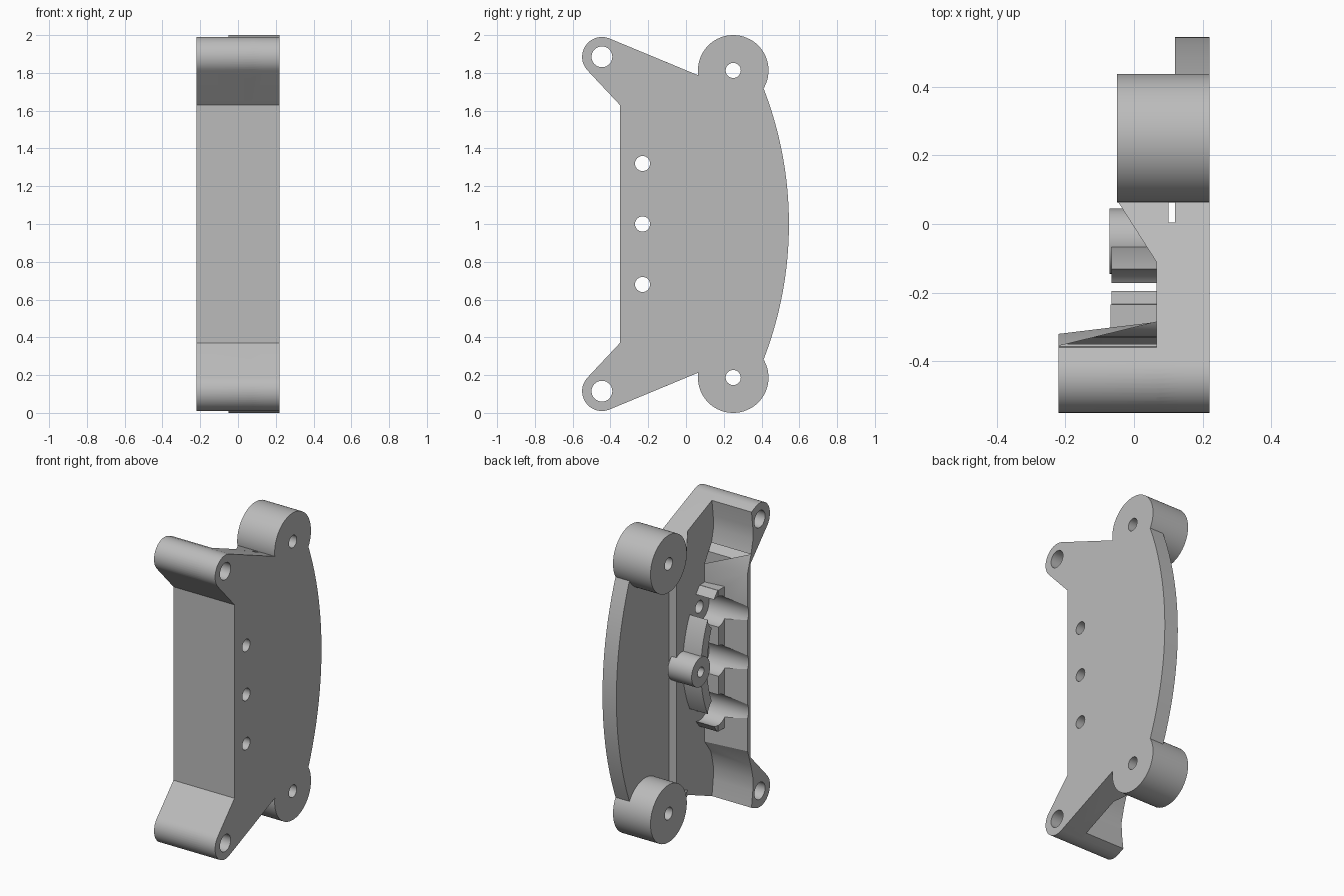
import bpy, bmesh, math

cube = bpy.data.objects.get("Cube")
if cube:
    bpy.data.objects.remove(cube, do_unlink=True)

grey = bpy.data.materials.new("plain grey")
grey.use_nodes = True
grey.diffuse_color = (0.5, 0.5, 0.5, 1)
grey.node_tree.nodes["Principled BSDF"].inputs["Base Color"].default_value = (0.5, 0.5, 0.5, 1)


def prism(name, x0, x1, prof, prof2=None):
    """Solid between two (y, z) profiles at x0 and x1."""
    bm = bmesh.new()
    a = [bm.verts.new((x0, y, z)) for y, z in prof]
    b = [bm.verts.new((x1, y, z)) for y, z in (prof2 or prof)]
    n = len(a)
    bm.faces.new(a)
    bm.faces.new(b[::-1])
    for i in range(n):
        j = (i + 1) % n
        bm.faces.new((a[i], b[i], b[j], a[j]))
    bmesh.ops.recalc_face_normals(bm, faces=bm.faces[:])
    mesh = bpy.data.meshes.new(name)
    bm.to_mesh(mesh)
    bm.free()
    mesh.materials.append(grey)
    ob = bpy.data.objects.new(name, mesh)
    bpy.context.collection.objects.link(ob)
    return ob


def arc(y, z, r, a0, a1, n):
    angles = [math.radians(a0 + (a1 - a0) * i / n) for i in range(n + 1)]
    return [(y + r * math.cos(a), z + r * math.sin(a)) for a in angles]


def cyl(name, y, z, r, x0, x1, n=48):
    return prism(name, x0, x1, arc(y, z, r, 0, 360, n)[:-1])


def box(name, x0, x1, y0, y1, z0, z1):
    return prism(name, x0, x1, [(y0, z0), (y1, z0), (y1, z1), (y0, z1)])


def flip(pts):
    """Mirror a profile about mid height, reversing its order."""
    return [(y, 2 - z) for y, z in reversed(pts)]


def combine(target, tool, op):
    mod = target.modifiers.new(op, 'BOOLEAN')
    mod.operation, mod.solver, mod.object = op, 'EXACT', tool
    bpy.context.view_layer.objects.active = target
    bpy.ops.object.modifier_apply(modifier=mod.name)
    bpy.data.objects.remove(tool, do_unlink=True)


BACK, FLOOR, RIM = 0.22, 0.065, -0.22
HOLES = (0.68, 1.0, 1.32)
ENDS = (0.187, 1.813)

# Flat plate with two arms and a bowed rear edge
arm_outer = arc(-0.445, 1.885, 0.105, 68.5, 225, 20) + [(-0.35, 1.63)]
half_angle = math.degrees(math.asin(0.72 / 1.987))
bow = arc(-1.442, 1.0, 1.987, 0, half_angle, 16)
top = bow + [(0.25, 1.813), (0.07, 1.785)] + arm_outer
body = prism("bracket_body", FLOOR, BACK, top + flip(top)[:-1])
combine(body, box("rear_step", -1, 0.12, 0.005, 1, -1, 3), 'DIFFERENCE')


# Deep front wall running into both arms, tapering toward its rim
def wall_profile(inner_y):
    inner = [(inner_y, 1.58), (-0.355, 1.69), (-0.376, 1.78), (-0.373, 1.86), (-0.36, 1.963)]
    half = inner + arm_outer
    return half + flip(half)


combine(body, prism("front_wall", 0.15, RIM, wall_profile(-0.275), wall_profile(-0.32)), 'UNION')

# Curved rib and the pads behind the front wall
span = math.degrees(math.asin(0.46 / 0.7))
rib = arc(-0.76, 1, 0.7, -span, span, 32) + arc(-0.76, 1, 0.635, span, -span, 32)
combine(body, prism("curved_rib", 0.1, -0.065, rib), 'UNION')
combine(body, box("pad_strip", -0.068, 0.1, -0.325, -0.235, 0.54, 1.46), 'UNION')

# Scalloped clearance around the three side holes
for z in HOLES:
    combine(body, cyl("scallop", -0.23, z, 0.1, -0.5, FLOOR), 'DIFFERENCE')

# Hub
combine(body, cyl("hub", -0.05, 1, 0.095, -0.072, 0.1), 'UNION')


# Gussets leading from the arms to the end bosses
def gusset_profile(y0, y1=0.12, t=0.03):
    z0, z1 = (1.785 - 0.415 * (y - 0.07) for y in (y0, y1))
    return [(y0, z0), (y1, z1), (y1, z1 - t), (y0, z0 - t)]


low, high = gusset_profile(-0.165), gusset_profile(0.07)
combine(body, prism("top_gusset", 0.1, -0.05, low, high), 'UNION')
combine(body, prism("bottom_gusset", 0.1, -0.05, flip(low), flip(high)), 'UNION')

# Round end bosses
for z in ENDS:
    combine(body, cyl("end_boss", 0.25, z, 0.187, -0.05, BACK, 64), 'UNION')

# Drilled holes
for z in ENDS:
    combine(body, cyl("boss_hole", 0.25, z, 0.04, -1, 1, 32), 'DIFFERENCE')
for z in HOLES:
    combine(body, cyl("side_hole", -0.23, z, 0.04, -1, 1, 32), 'DIFFERENCE')
for z in (0.115, 1.885):
    combine(body, cyl("arm_hole", -0.445, z, 0.055, -1, 1, 32), 'DIFFERENCE')
combine(body, cyl("hub_hole", -0.05, 1, 0.032, -1, 0.06, 32), 'DIFFERENCE')

# Smooth curved faces, crisp edges
bpy.ops.object.select_all(action='DESELECT')
body.select_set(True)
bpy.context.view_layer.objects.active = body
bpy.ops.object.shade_smooth_by_angle(angle=math.radians(25))
